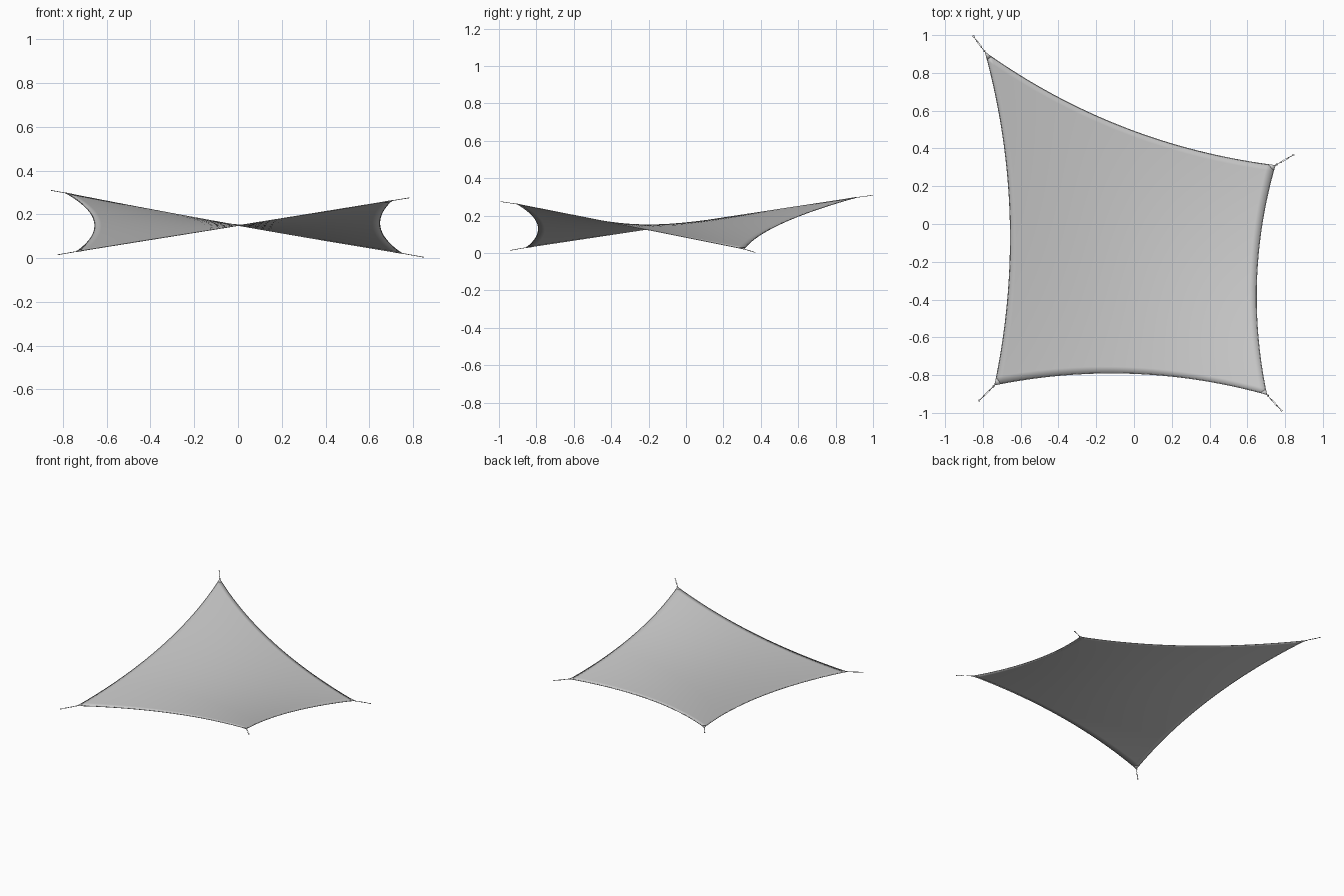
import bpy, bmesh, math
from mathutils import Vector

if "Cube" in bpy.data.objects:
    bpy.data.objects.remove(bpy.data.objects["Cube"])

# Sail corners and the anchor ends of their fittings, going round from back left
corners = [Vector(c) for c in [(-0.787, 0.908, 0.297), (0.747, 0.31, 0.022),
                               (0.702, -0.902, 0.262), (-0.737, -0.852, 0.03)]]
anchors = [Vector(c) for c in [(-0.853, 0.997, 0.309), (0.848, 0.368, 0.004),
                               (0.783, -0.99, 0.275), (-0.823, -0.938, 0.015)]]
sags = [0.103, 0.075, 0.086, 0.106]
N = 40


def edge(i, t):
    """Point on the inward-curving edge from corner i to the next."""
    a, b = corners[i], corners[(i + 1) % 4]
    d = (b - a).normalized()
    inward = Vector((d.y, -d.x, 0)).normalized()
    return a.lerp(b, t) + inward * sags[i] * 4 * t * (1 - t)


def sail_point(u, v):
    """Surface blended between the four curved edges."""
    a, b, c, d = corners
    ruled_v = edge(0, u).lerp(edge(2, 1 - u), v)
    ruled_u = edge(3, 1 - v).lerp(edge(1, v), u)
    return ruled_v + ruled_u - a.lerp(b, u).lerp(d.lerp(c, u), v)


def mesh_object(name, bm):
    bmesh.ops.recalc_face_normals(bm, faces=bm.faces)
    me = bpy.data.meshes.new(name)
    bm.to_mesh(me)
    bm.free()
    for p in me.polygons:
        p.use_smooth = True
    ob = bpy.data.objects.new(name, me)
    bpy.context.collection.objects.link(ob)
    return ob


def wire(name, paths, radius, cyclic=False):
    cu = bpy.data.curves.new(name, 'CURVE')
    cu.dimensions = '3D'
    cu.bevel_depth = radius
    cu.bevel_resolution = 1
    cu.use_fill_caps = True
    for pts in paths:
        s = cu.splines.new('POLY')
        s.points.add(len(pts) - 1)
        for p, co in zip(s.points, pts):
            p.co = (*co, 1)
        s.use_cyclic_u = cyclic
    ob = bpy.data.objects.new(name, cu)
    bpy.context.collection.objects.link(ob)
    return ob


# Fabric sail
bm = bmesh.new()
grid = [[bm.verts.new(sail_point(i / N, j / N)) for j in range(N + 1)] for i in range(N + 1)]
for i in range(N):
    for j in range(N):
        bm.faces.new((grid[i][j], grid[i][j + 1], grid[i + 1][j + 1], grid[i + 1][j]))
sail = mesh_object("sail_fabric", bm)
m = sail.modifiers.new("thickness", 'SOLIDIFY')
m.thickness = 0.002
m.offset = 0

# Hem cable along each edge
wire("edge_cables", [[edge(i, k / N) for k in range(N + 1)] for i in range(4)], 0.002)

# Fittings at each corner: plate, rods, turnbuckle frame, end rings
for i in range(4):
    c, a = corners[i], anchors[i]
    axis = (a - c).normalized()
    side = Vector((-axis.y, axis.x, 0)).normalized()

    p1, p2 = edge(i, 0.022), edge((i - 1) % 4, 0.978)
    bm = bmesh.new()
    bm.faces.new([bm.verts.new(p) for p in (c + axis * 0.004, p1, p2)])
    plate = mesh_object(f"corner_plate_{i}", bm)
    m = plate.modifiers.new("thickness", 'SOLIDIFY')
    m.thickness = 0.005
    m.offset = 0

    def at(t, s=0.0):
        return c.lerp(a, t) + side * s

    def ring(t, r):
        return [at(t) + r * (axis * math.cos(q) + side * math.sin(q))
                for q in [k * math.tau / 12 for k in range(12)]]

    wire(f"tension_rods_{i}", [[at(0), at(0.36)], [at(0.64), at(0.94)]], 0.0017)
    wire(f"turnbuckle_frame_{i}", [[at(0.3, -0.003), at(0.7, -0.003),
                                    at(0.7, 0.003), at(0.3, 0.003)]], 0.0013, True)
    wire(f"fitting_rings_{i}", [ring(0.08, 0.0045), ring(0.96, 0.0045)], 0.0013, True)
